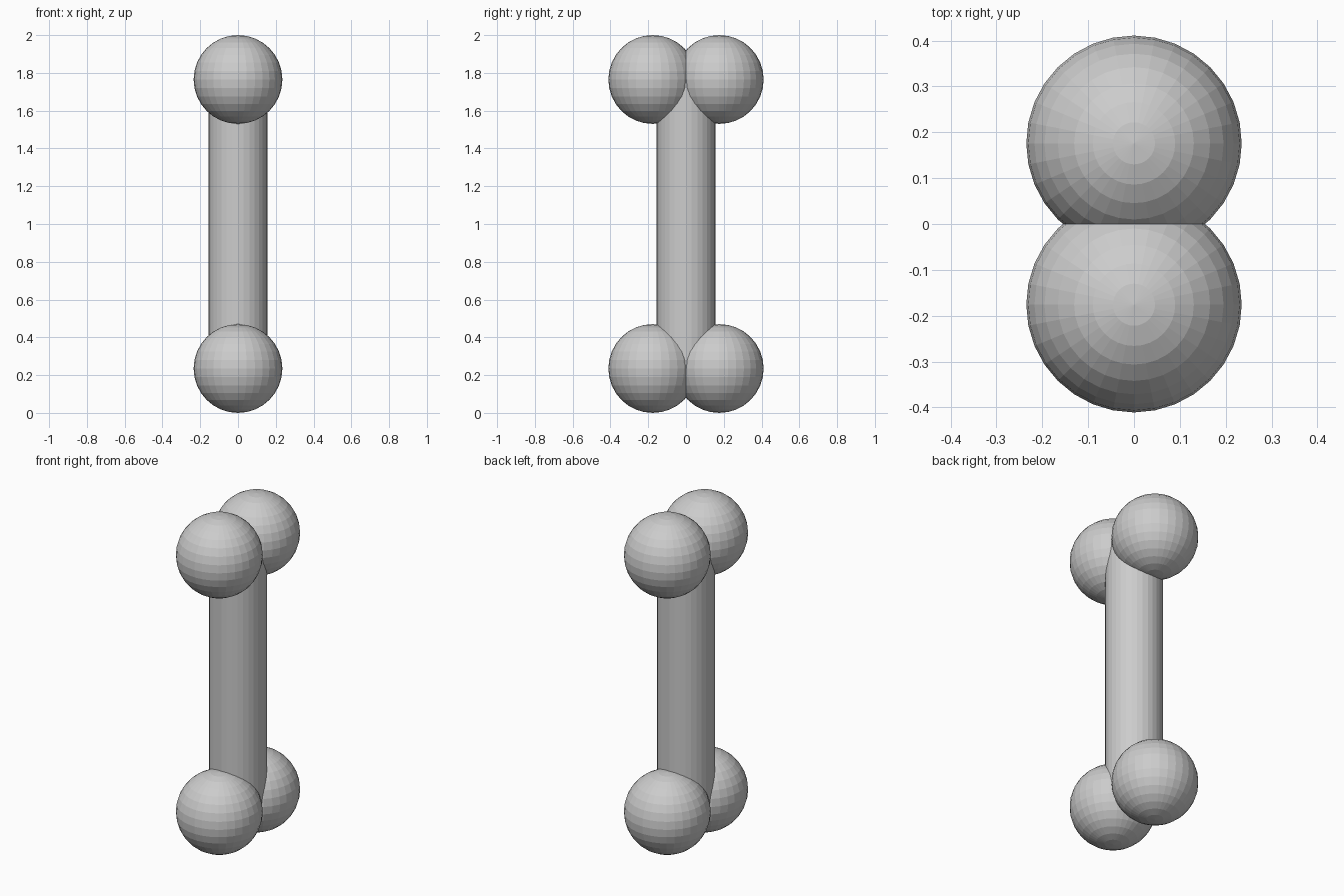
import bpy

if "Cube" in bpy.data.objects:
    bpy.data.objects.remove(bpy.data.objects["Cube"])

R_KNOB = 0.235      # knob radius
R_SHAFT = 0.156     # shaft radius
Y_OFF = 0.176       # knob offset from the centre line
Z_LOW, Z_HIGH = R_KNOB, 2.0 - R_KNOB

grey = bpy.data.materials.new("light grey")
grey.diffuse_color = (0.604, 0.604, 0.604, 1.0)
grey.use_nodes = True
grey.node_tree.nodes["Principled BSDF"].inputs["Base Color"].default_value = grey.diffuse_color


def finish(name):
    """Name the active object and colour it; faces stay flat."""
    ob = bpy.context.object
    ob.name = name
    ob.data.materials.append(grey)
    return ob


# Shaft, running between the knob centres
bpy.ops.mesh.primitive_cylinder_add(vertices=32, radius=R_SHAFT,
                                    depth=Z_HIGH - Z_LOW, location=(0, 0, 1))
finish("shaft")

# Two paired knobs at each end
for end, z in (("lower", Z_LOW), ("upper", Z_HIGH)):
    for side, s in (("front", -1), ("back", 1)):
        bpy.ops.mesh.primitive_uv_sphere_add(segments=32, ring_count=16,
                                             radius=R_KNOB,
                                             location=(0, s * Y_OFF, z))
        finish(f"{end}_{side}_knob")
